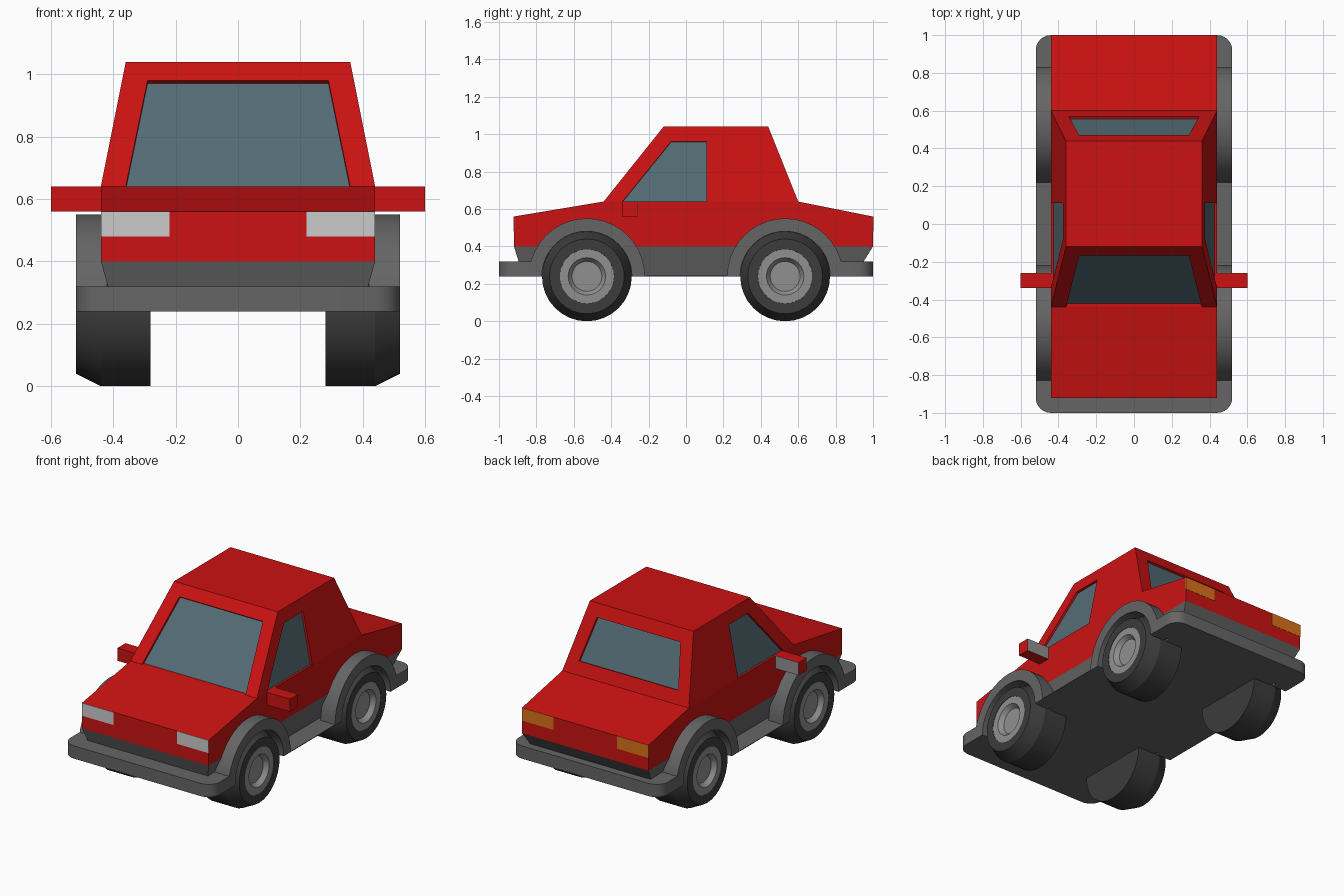
import bpy, bmesh
from math import pi, cos, sin, radians
from mathutils import Vector

if "Cube" in bpy.data.objects:
    bpy.data.objects.remove(bpy.data.objects["Cube"])


def material(name, r, g, b):
    m = bpy.data.materials.new(name)
    m.diffuse_color = (r, g, b, 1)
    m.use_nodes = True
    m.node_tree.nodes["Principled BSDF"].inputs["Base Color"].default_value = m.diffuse_color
    return m


RED = material("red_paint", 0.6, 0.006, 0.006)
GLASS = material("glass", 0.09, 0.15, 0.18)
TRIM = material("trim_grey", 0.13, 0.13, 0.13)
TYRE = material("tyre_dark", 0.045, 0.045, 0.045)
RIM = material("rim_grey", 0.28, 0.28, 0.28)
LAMP = material("lamp_pale", 0.6, 0.6, 0.6)
AMBER = material("lamp_amber", 0.7, 0.17, 0.01)


def finish(bm, name, mat, smooth=False):
    bmesh.ops.recalc_face_normals(bm, faces=bm.faces)
    me = bpy.data.meshes.new(name)
    bm.to_mesh(me)
    bm.free()
    if mat:
        me.materials.append(mat)
    if smooth:
        me.polygons.foreach_set("use_smooth", [True] * len(me.polygons))
        me.set_sharp_from_angle(angle=radians(25))
    ob = bpy.data.objects.new(name, me)
    bpy.context.collection.objects.link(ob)
    return ob


def prism(name, pts, vec, mat, smooth=False):
    """Extrude a flat outline along a vector."""
    bm = bmesh.new()
    face = bm.faces.new([bm.verts.new(p) for p in pts])
    ext = bmesh.ops.extrude_face_region(bm, geom=[face], use_keep_orig=True)
    moved = [v for v in ext["geom"] if isinstance(v, bmesh.types.BMVert)]
    bmesh.ops.translate(bm, verts=moved, vec=vec)
    return finish(bm, name, mat, smooth)


def box(name, x, y, z, mat):
    pts = [(x[0], y[0], z[0]), (x[1], y[0], z[0]), (x[1], y[1], z[0]), (x[0], y[1], z[0])]
    return prism(name, pts, (0, 0, z[1] - z[0]), mat)


def frustum(name, bottom, top, mat):
    """Box with different rectangles (half width, y0, y1, z) at each end."""
    bm = bmesh.new()
    lo, hi = [[bm.verts.new(p) for p in ((-w, a, z), (w, a, z), (w, b, z), (-w, b, z))]
              for w, a, b, z in (bottom, top)]
    bm.faces.new(lo)
    bm.faces.new(hi)
    for i in range(4):
        j = (i + 1) % 4
        bm.faces.new((lo[i], lo[j], hi[j], hi[i]))
    return finish(bm, name, mat)


def lathe(name, profile, side, y, mat, steps=32):
    """Revolve (x, radius) points about a wheel axle."""
    bm = bmesh.new()
    vs = [bm.verts.new((side * x, 0, r)) for x, r in profile]
    es = [bm.edges.new(p) for p in zip(vs, vs[1:])]
    bmesh.ops.spin(bm, geom=vs + es, cent=(0, 0, 0), axis=(1, 0, 0), angle=2 * pi, steps=steps)
    bmesh.ops.remove_doubles(bm, verts=bm.verts, dist=1e-4)
    ob = finish(bm, name, mat, True)
    ob.location = (0, y, 0.24)
    return ob


# Painted lower body and the tapered skirt under it
side = [(-0.92, 0.40), (-0.92, 0.56), (-0.44, 0.64), (0.60, 0.64), (1.0, 0.56), (1.0, 0.40)]
prism("body", [(-0.44, y, z) for y, z in side], (0.88, 0, 0), RED)
frustum("skirt", (0.395, -0.87, 0.90, 0.24), (0.44, -0.92, 1.0, 0.40), TRIM)

# Cabin with recessed windows
cabin = frustum("cabin", (0.44, -0.44, 0.60, 0.64), (0.36, -0.12, 0.44, 1.04), RED)


def window(name, pts, normal):
    n = Vector(normal).normalized()
    pts = [Vector(p) for p in pts]
    cutter = prism(name + "_cutter", [p + n * 0.02 for p in pts], n * -0.04, None)
    cutter.hide_render = True
    cutter.hide_viewport = True
    mod = cabin.modifiers.new(name, "BOOLEAN")
    mod.operation = "DIFFERENCE"
    mod.solver = "EXACT"
    mod.object = cutter
    prism(name, [p - n * 0.014 for p in pts], n * -0.006, GLASS)


def slope_y(x, z, y0, k):
    return (x, y0 + k * (z - 0.64), z)


window("windscreen", [slope_y(x, z, -0.44, 0.8) for x, z in
       ((-0.364, 0.62), (0.364, 0.62), (0.29, 0.98), (-0.29, 0.98))], (0, -1, 0.8))
window("rear_window", [slope_y(x, z, 0.60, -0.4) for x, z in
       ((-0.345, 0.715), (0.345, 0.715), (0.29, 0.965), (-0.29, 0.965))], (0, 1, 0.4))
for s, label in ((1, "right"), (-1, "left")):
    window("side_window_" + label, [(s * (0.44 - 0.2 * (z - 0.64)), y, z) for y, z in
           ((-0.356, 0.62), (0.11, 0.62), (0.11, 0.96), (-0.08, 0.96))], (s, 0, 0.2))

# Bumpers with rounded corners
for d, label in ((-1, "front"), (1, "rear")):
    arc = [(0.44 + 0.08 * cos(a), 0.92 + 0.08 * sin(a)) for a in [i * pi / 12 for i in range(7)]]
    half = [(0.52, 0.80)] + arc
    ring = half + [(-x, y) for x, y in reversed(half)]
    prism(label + "_bumper", [(x, d * y, 0.24) for x, y in ring], (0, 0, 0.08), TRIM, True)

# Floor plate, notched around the wheels
edge = [(0.52, 0.81), (0.40, 0.81), (0.40, 0.27), (0.52, 0.27)]
right = edge + [(x, -y) for x, y in reversed(edge)]
floor = right + [(-x, y) for x, y in reversed(right)]
prism("floor", [(x, y, 0.24) for x, y in floor], (0, 0, 0.004), TRIM)

for s, label in ((1, "right"), (-1, "left")):
    for y, end in ((-0.53, "front"), (0.53, "rear")):
        tag = end + "_" + label
        # Wheel arch
        angles = [i * pi / 20 for i in range(21)]
        outline = [(r * cos(a), r * sin(a)) for r, seq in ((0.31, angles), (0.241, angles[::-1]))
                   for a in seq]
        prism("arch_" + tag, [(s * 0.42, y + p, 0.24 + q) for p, q in outline],
              (s * 0.10, 0, 0), TRIM, True)
        # Tyre and rim
        lathe("tyre_" + tag, [(0.28, 0), (0.28, 0.24), (0.44, 0.24), (0.52, 0.20),
                              (0.52, 0.145), (0.48, 0.14), (0.48, 0)], s, y, TYRE)
        lathe("rim_" + tag, [(0.485, 0.145), (0.518, 0.145), (0.518, 0.10),
                             (0.49, 0.08), (0.49, 0)], s, y, RIM)

    # Lamps and door mirror
    xs = sorted((s * 0.22, s * 0.44))
    box("headlight_" + label, xs, (-0.922, -0.91), (0.48, 0.56), LAMP)
    box("tail_light_" + label, xs, (0.99, 1.0015), (0.48, 0.56), AMBER)
    xm = sorted((s * 0.43, s * 0.60))
    box("mirror_" + label, xm, (-0.34, -0.262), (0.56, 0.64), RED)
    box("mirror_glass_" + label, xm, (-0.262, -0.26), (0.56, 0.64), RIM)
